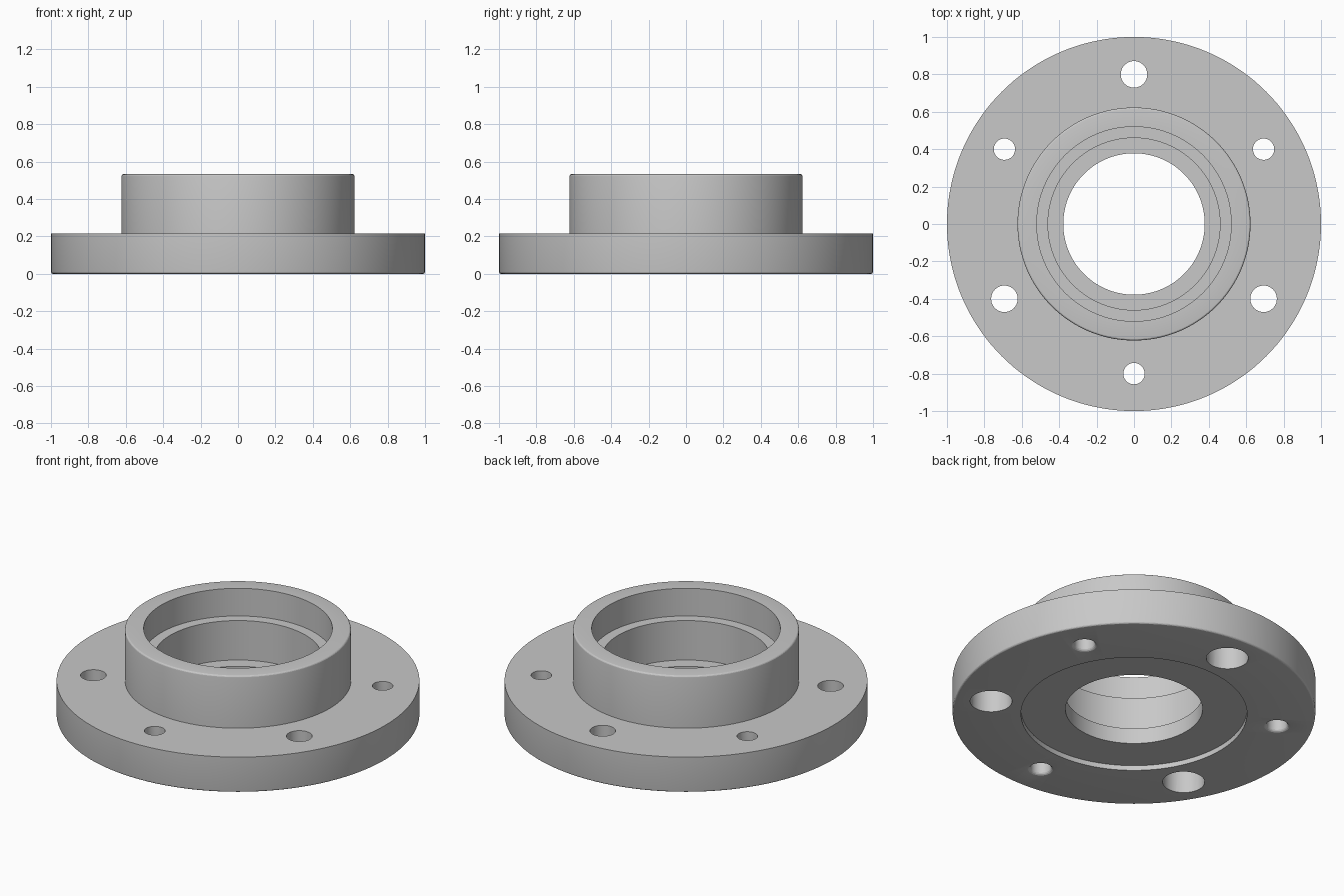
import bpy
import bmesh
from math import sin, cos, pi, radians

scene_cube = bpy.data.objects.get("Cube")
if scene_cube:
    bpy.data.objects.remove(scene_cube, do_unlink=True)

steel = bpy.data.materials.new("grey_steel")
steel.use_nodes = True
GREY = (0.58, 0.58, 0.58, 1)
steel.diffuse_color = GREY
steel.node_tree.nodes["Principled BSDF"].inputs["Base Color"].default_value = GREY


def fillet(r, z, size, start, end, steps=4):
    """Arc of (radius, height) points around a centre, angles in degrees."""
    angles = [radians(start + (end - start) * i / steps) for i in range(steps + 1)]
    return [(r + size * cos(a), z + size * sin(a)) for a in angles]


def lathe(name, profile, segments, x=0, y=0):
    """Turn a closed profile around a vertical axis; zero radius closes the ends."""
    bm = bmesh.new()
    verts = [bm.verts.new((r, 0, z)) for r, z in profile]
    edges = [bm.edges.new((v, verts[(i + 1) % len(verts)])) for i, v in enumerate(verts)]
    bmesh.ops.spin(bm, geom=verts + edges, cent=(0, 0, 0), axis=(0, 0, 1),
                   angle=2 * pi, steps=segments, use_duplicate=False)
    bmesh.ops.remove_doubles(bm, verts=bm.verts, dist=0.00001)
    bmesh.ops.recalc_face_normals(bm, faces=bm.faces)
    bmesh.ops.translate(bm, verts=bm.verts, vec=(x, y, 0))
    mesh = bpy.data.meshes.new(name)
    bm.to_mesh(mesh)
    bm.free()
    mesh.materials.append(steel)
    obj = bpy.data.objects.new(name, mesh)
    bpy.context.collection.objects.link(obj)
    return obj


# Flange plate, raised hub, stepped bore and underside recess
TOP, PLATE, HUB, LIP = 0.533, 0.215, 0.623, 0.012
body_profile = (
    [(HUB, 0.03), (HUB, 0)]
    + fillet(1 - LIP, LIP, LIP, -90, 0)
    + [(1, PLATE), (HUB, PLATE)]
    + fillet(HUB - LIP, TOP - LIP, LIP, 0, 90)
    + [(0.52, TOP), (0.52, 0.365), (0.46, 0.365), (0.46, 0.125),
       (0.378, 0.125), (0.378, 0.03)])
body = lathe("flange_body", body_profile, 144)

# Counterbored bolt holes alternate with round-edged small holes
bolt_profile = [(0, -0.1), (0.116, -0.1), (0.116, 0.14), (0.071, 0.14),
                (0.071, 0.3), (0, 0.3)]
small_profile = ([(0, -0.1), (0.077, -0.1)]
                 + fillet(0.077, 0.02, 0.02, 270, 180)
                 + [(0.057, 0.3), (0, 0.3)])
cutters = []
for i in range(6):
    angle = radians(30 + 60 * i)
    profile = bolt_profile if i % 2 else small_profile
    cutter = lathe("hole_cutter", profile, 40, 0.8 * cos(angle), 0.8 * sin(angle))
    cutter.hide_render = True
    cutters.append(cutter)
    cut = body.modifiers.new("hole", 'BOOLEAN')
    cut.operation = 'DIFFERENCE'
    cut.solver = 'EXACT'
    cut.object = cutter

# Keep the drilled mesh and drop the cutters
depsgraph = bpy.context.evaluated_depsgraph_get()
drilled = bpy.data.meshes.new_from_object(body.evaluated_get(depsgraph))
body.modifiers.clear()
body.data = drilled
for cutter in cutters:
    bpy.data.objects.remove(cutter, do_unlink=True)

# Smooth walls with crisp edges
bpy.ops.object.select_all(action='DESELECT')
body.select_set(True)
bpy.context.view_layer.objects.active = body
bpy.ops.object.shade_smooth_by_angle(angle=radians(20))
